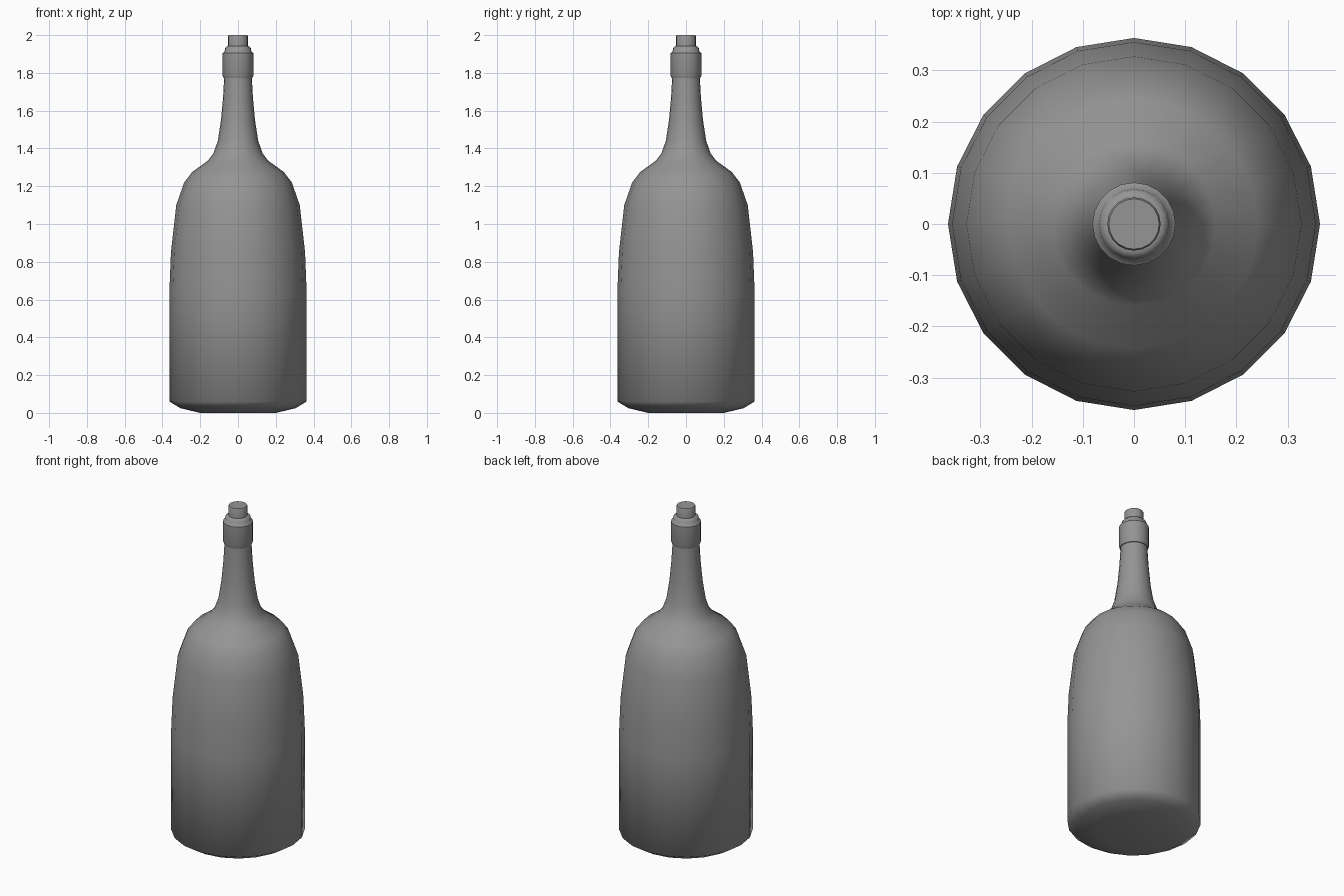
import bpy
import math

SIDES = 20

old = bpy.data.objects.get("Cube")
if old:
    bpy.data.objects.remove(old, do_unlink=True)

grey = bpy.data.materials.new("plain grey")
grey.use_nodes = True
grey.diffuse_color = (0.3, 0.3, 0.3, 1)
grey.node_tree.nodes["Principled BSDF"].inputs["Base Color"].default_value = (0.3, 0.3, 0.3, 1)


def lathe(name, profile, angle):
    """Spin (radius, height) points around z and cap both ends."""
    verts, faces = [], []
    for r, z in profile:
        for i in range(SIDES):
            a = math.tau * i / SIDES
            verts.append((r * math.cos(a), r * math.sin(a), z))
    for k in range(len(profile) - 1):
        for i in range(SIDES):
            j = (i + 1) % SIDES
            low, high = k * SIDES, (k + 1) * SIDES
            faces.append((low + i, low + j, high + j, high + i))
    faces.append(tuple(reversed(range(SIDES))))
    faces.append(tuple(range(len(verts) - SIDES, len(verts))))
    mesh = bpy.data.meshes.new(name)
    mesh.from_pydata(verts, [], faces)
    mesh.materials.append(grey)
    obj = bpy.data.objects.new(name, mesh)
    bpy.context.collection.objects.link(obj)
    bpy.ops.object.select_all(action="DESELECT")
    obj.select_set(True)
    bpy.context.view_layer.objects.active = obj
    bpy.ops.object.shade_smooth_by_angle(angle=math.radians(angle))
    return obj


# Bottle body, shoulder and neck
lathe("bottle_body", [
    (0.20, 0), (0.305, 0.025), (0.363, 0.06), (0.363, 0.65), (0.355, 0.85),
    (0.327, 1.10), (0.285, 1.22), (0.243, 1.275), (0.16, 1.335), (0.13, 1.375),
    (0.107, 1.44), (0.09, 1.55), (0.079, 1.67), (0.073, 1.78)], 60)

# Collar around the mouth
lathe("neck_collar", [
    (0.07, 1.772), (0.077, 1.774), (0.081, 1.785), (0.081, 1.905), (0.071, 1.912),
    (0.068, 1.932), (0.058, 1.942), (0.05, 1.942)], 50)

# Stopper
lathe("cork", [(0.052, 1.93), (0.052, 1.995), (0.049, 2.0)], 40)
